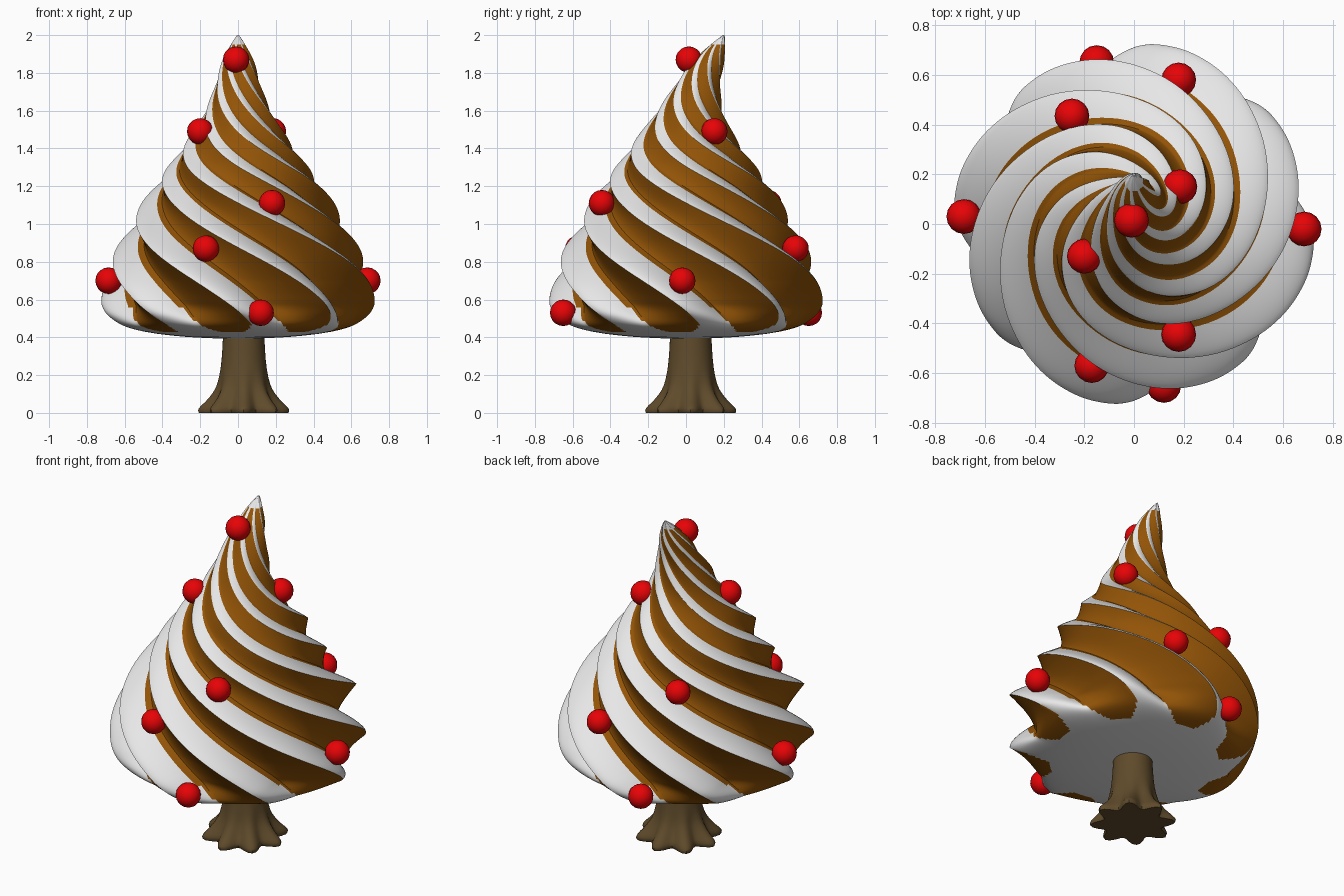
import bpy
import bmesh
from math import sin, cos, pi, radians

cube = bpy.data.objects.get("Cube")
if cube:
    bpy.data.objects.remove(cube, do_unlink=True)


def material(name, colour):
    mat = bpy.data.materials.new(name)
    mat.use_nodes = True
    rgba = (*colour, 1)
    mat.diffuse_color = rgba
    mat.node_tree.nodes["Principled BSDF"].inputs["Base Color"].default_value = rgba
    return mat


white = material("cream white", (0.82, 0.82, 0.82))
ginger = material("ginger brown", (0.29, 0.088, 0.002))
bark = material("bark brown", (0.115, 0.07, 0.024))
red = material("berry red", (0.8, 0.001, 0.002))


def smooth_profile(points, steps):
    """Catmull-Rom curve through (radius, height) points."""
    pts = [points[0], *points, points[-1]]
    out = []
    for a, b, c, d in zip(pts, pts[1:], pts[2:], pts[3:]):
        for s in range(steps):
            t = s / steps
            out.append(tuple(
                (2 * q + (r - p) * t + (2 * p - 5 * q + 4 * r - u) * t ** 2
                 + (3 * q - p - 3 * r + u) * t ** 3) / 2
                for p, q, r, u in zip(a, b, c, d)))
    return out + [points[-1]]


def finish(bm, name, mats, angle):
    bmesh.ops.recalc_face_normals(bm, faces=bm.faces)
    mesh = bpy.data.meshes.new(name)
    bm.to_mesh(mesh)
    bm.free()
    for mat in mats:
        mesh.materials.append(mat)
    obj = bpy.data.objects.new(name, mesh)
    bpy.context.collection.objects.link(obj)
    bpy.ops.object.select_all(action='DESELECT')
    obj.select_set(True)
    bpy.context.view_layer.objects.active = obj
    bpy.ops.object.shade_smooth_by_angle(angle=radians(angle))


def loft(name, rows, columns, place, mats, angle, paint=None):
    """Join closed rings; place(row, column) gives points, paint the colours."""
    bm = bmesh.new()
    rings = [[bm.verts.new(place(row, j)) for j in range(columns)] for row in rows]
    for i, (low, high) in enumerate(zip(rings, rings[1:])):
        for j in range(columns):
            k = (j + 1) % columns
            face = bm.faces.new((low[j], low[k], high[k], high[j]))
            if paint:
                face.material_index = paint(rows[i], j)
    bm.faces.new(rings[0])
    bm.faces.new(rings[-1])
    finish(bm, name, mats, angle)


# Swirled crown: eight sharp ridges, twisted, with a bent tip
LOBES, PER_LOBE = 8, 28
VALLEY = 0.38
outline = [(0.06, 0.392), (0.28, 0.403), (0.47, 0.425), (0.6, 0.457), (0.68, 0.508),
           (0.72, 0.565), (0.73, 0.63), (0.725, 0.71), (0.695, 0.81), (0.63, 0.93),
           (0.53, 1.08), (0.43, 1.24), (0.34, 1.36), (0.222, 1.52), (0.138, 1.7),
           (0.085, 1.86), (0.04, 1.95), (0.005, 2.0)]


def twist(z):
    u = z - 0.4
    v = min(u, 0.9)
    return radians(72 * v + 100 * v * v + 245 * (u - v))


def ridge_depth(z):
    ramp = min(1, max(0, (z - 0.4) / 0.18))
    fade = min(1, max(0, (z - 0.7) / 0.8))
    return (0.22 - 0.11 * fade) * ramp * ramp * (3 - 2 * ramp)


def crown_point(row, j):
    radius, z = row
    p = (j % PER_LOBE) / PER_LOBE
    # upper side of a ridge is rounded, the underside is a wide hollow
    if p < VALLEY:
        height = 1 - (p / VALLEY) ** 1.5
    else:
        height = ((p - VALLEY) / (1 - VALLEY)) ** 1.7
    long_ridge = 0.985 + 0.015 * cos(pi * j / PER_LOBE)
    r = radius * (1 - ridge_depth(z) * (1 - height)) * long_ridge
    a = 2 * pi * j / (LOBES * PER_LOBE) + radians(12) - twist(z)
    bend = 0.2 * (max(0, z - 1.4) / 0.6) ** 2
    return r * cos(a), r * sin(a) + bend, z


def crown_colour(row, j):
    radius, z = row
    p = (j % PER_LOBE + 0.5) / PER_LOBE
    # brown hollows end in rounded scallops under the crown
    middle, half = (1 + VALLEY) / 2, (1 - VALLEY) / 2
    scallop = 0.47 + 0.17 * (abs(p - middle) / half) ** 3
    underneath = z < 0.6 and radius < scallop
    return int(p > VALLEY - 0.05 and not underneath and z < 1.95)


loft("swirled_crown", smooth_profile(outline, 8), LOBES * PER_LOBE,
     crown_point, [white, ginger], 35, crown_colour)

# Trunk: flares into eight pointed roots
ROOTS, PER_ROOT = 8, 8
trunk_outline = [(0.212, 0.0), (0.215, 0.025), (0.172, 0.08), (0.137, 0.15),
                 (0.117, 0.28), (0.108, 0.44)]


def trunk_point(row, j):
    radius, z = row
    flare = 0.17 * max(0, 1 - z / 0.25) ** 1.5
    a = 2 * pi * j / (ROOTS * PER_ROOT)
    r = radius * (1 + flare * (cos(ROOTS * a) - 0.3))
    return 0.03 + r * cos(a), 0.025 + r * sin(a), z


loft("trunk", smooth_profile(trunk_outline, 3), ROOTS * PER_ROOT,
     trunk_point, [bark], 45)

# Round berries scattered over the crown
berries = [(-0.01, 0.015, 1.87), (-0.2, -0.13, 1.49), (0.185, 0.15, 1.49),
           (0.18, -0.445, 1.11), (-0.25, 0.435, 1.11), (-0.17, -0.57, 0.87),
           (0.18, 0.58, 0.87), (-0.685, 0.03, 0.7), (0.685, -0.02, 0.7),
           (0.12, -0.65, 0.53), (-0.15, 0.65, 0.53)]
for number, spot in enumerate(berries, 1):
    bm = bmesh.new()
    bmesh.ops.create_uvsphere(bm, u_segments=16, v_segments=10, radius=0.07)
    bmesh.ops.translate(bm, verts=bm.verts, vec=spot)
    finish(bm, f"berry_{number}", [red], 40)
